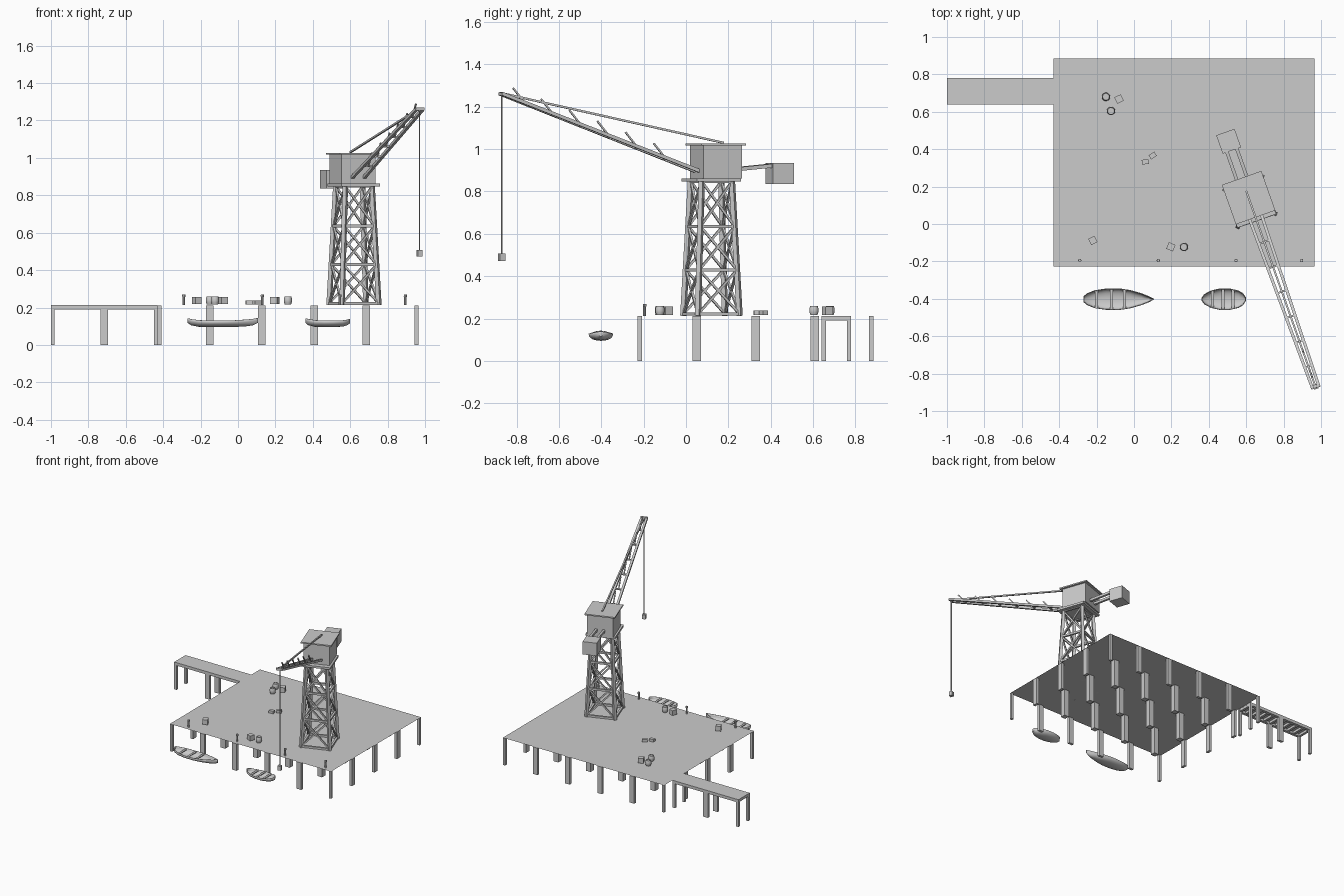
import bpy, bmesh, math
from mathutils import Vector, Matrix

if "Cube" in bpy.data.objects:
    bpy.data.objects.remove(bpy.data.objects["Cube"])

DECK = 0.213
CRANE = Matrix.Translation((0.62, 0.12, 0)) @ Matrix.Rotation(math.radians(19.5), 4, 'Z')


def finish(name, bm, matrix=None, smooth=False):
    me = bpy.data.meshes.new(name)
    bmesh.ops.recalc_face_normals(bm, faces=bm.faces)
    bm.to_mesh(me)
    bm.free()
    ob = bpy.data.objects.new(name, me)
    bpy.context.collection.objects.link(ob)
    if matrix is not None:
        ob.matrix_world = matrix
    if smooth:
        bpy.context.view_layer.objects.active = ob
        ob.select_set(True)
        bpy.ops.object.shade_smooth_by_angle(angle=math.radians(40))
        ob.select_set(False)
    return ob


def box(bm, center, size, rot=0):
    m = (Matrix.Translation(center) @ Matrix.Rotation(math.radians(rot), 4, 'Z')
         @ Matrix.Diagonal((*size, 1)))
    bmesh.ops.create_cube(bm, size=1, matrix=m)


def beam(bm, a, b, w):
    a, b = Vector(a), Vector(b)
    d = b - a
    m = (Matrix.Translation((a + b) / 2) @ d.to_track_quat('Z', 'Y').to_matrix().to_4x4()
         @ Matrix.Diagonal((w, w, d.length, 1)))
    bmesh.ops.create_cube(bm, size=1, matrix=m)


def lathe(bm, x, y, profile, n):
    rings = [[bm.verts.new((x + r * math.cos(i * math.tau / n),
                            y + r * math.sin(i * math.tau / n), z)) for i in range(n)]
             for r, z in profile]
    for p, q in zip(rings, rings[1:]):
        for i in range(n):
            bm.faces.new((p[i], p[(i + 1) % n], q[(i + 1) % n], q[i]))
    bm.faces.new(rings[0])
    bm.faces.new(rings[-1])


# Main deck: thin sheet tiled from 5 x 4 modules, each with corner legs
X0, X1, Y0, Y1, LEG = -0.43, 0.965, -0.228, 0.885, 0.02
bm = bmesh.new()
bm.faces.new([bm.verts.new((x, y, DECK)) for x, y in ((X0, Y0), (X1, Y0), (X1, Y1), (X0, Y1))])
finish("deck", bm)

bm = bmesh.new()
dx, dy = (X1 - X0) / 5, (Y1 - Y0) / 4
for i in range(5):
    for j in range(4):
        for sx in (LEG / 2, dx - LEG / 2):
            for sy in (LEG / 2, dy - LEG / 2):
                box(bm, (X0 + i * dx + sx, Y0 + j * dy + sy, DECK / 2 - 0.001),
                    (LEG, LEG, DECK - 0.002))
finish("deck_legs", bm)

# Walkway: two modules with side rails, cross slats and legs
bm = bmesh.new()
box(bm, (-0.715, 0.71, DECK - 0.002), (0.57, 0.14, 0.004))
for y in (0.65, 0.77):
    box(bm, (-0.715, y, 0.201), (0.57, 0.02, 0.022))
for i in range(11):
    box(bm, (-0.99 + i * 0.055, 0.71, 0.201), (0.018, 0.12, 0.02))
finish("walkway", bm)
bm = bmesh.new()
for x in (-0.99, -0.725, -0.705, -0.44):
    for y in (0.65, 0.77):
        box(bm, (x, y, 0.1), (LEG, LEG, 0.2))
finish("walkway_legs", bm)

# Crane tower: four tapered legs, ring beams, crossed braces
bm = bmesh.new()
levels = [0.222, 0.43, 0.635, 0.848]


def corner(k, z):
    h = 0.104 + (0.076 - 0.104) * (z - 0.22) / 0.63
    sx, sy = ((-1, -1), (1, -1), (1, 1), (-1, 1))[k % 4]
    return Vector((sx * h, sy * h, z))


for k in range(4):
    beam(bm, corner(k, DECK), corner(k, 0.85), 0.022)
    for z in levels:
        beam(bm, corner(k, z), corner(k + 1, z), 0.015)
    for lo, hi in zip(levels, levels[1:]):
        beam(bm, corner(k, lo), corner(k + 1, hi), 0.011)
        beam(bm, corner(k + 1, lo), corner(k, hi), 0.011)
finish("crane_tower", bm, CRANE)

# Crane cabin
for name, y, z, s, h in (("tower_platform", 0, 0.854, 0.22, 0.016),
                         ("cabin", 0.022, 0.94, 0.192, 0.156),
                         ("cabin_roof", 0.022, 1.022, 0.224, 0.01)):
    bm = bmesh.new()
    box(bm, (0, y, z), (s, s, h))
    finish(name, bm, CRANE)

# Boom: two rails, rungs, leaning struts


def rail(side, s):
    t = (s - 0.08) / 0.975
    return Vector((side * (0.034 - 0.016 * t), -s, 0.9 + 0.362 * t))


bm = bmesh.new()
for side in (-1, 1):
    beam(bm, rail(side, 0.06), rail(side, 1.055), 0.016)
beam(bm, rail(-1.3, 1.05), rail(1.3, 1.05), 0.016)
for i in range(6):
    s = 0.934 - 0.141 * i
    beam(bm, rail(-1, s), rail(1, s), 0.01)
    beam(bm, rail(0, s), rail(0, s) + Vector((0, -0.06, 0.072)), 0.008)
finish("boom", bm, CRANE)

bm = bmesh.new()
beam(bm, (0, 0.06, 1.03), (0, -1.055, 1.265), 0.01)
finish("boom_tie", bm, CRANE)

# Hoist cable and hook block
bm = bmesh.new()
beam(bm, (0, -1.05, 1.26), (0, -1.05, 0.5), 0.006)
box(bm, (0, -1.05, 0.49), (0.026, 0.026, 0.034))
finish("hoist_cable", bm, CRANE)

# Counterweight
bm = bmesh.new()
for x in (-0.028, 0.028):
    beam(bm, (x, 0.1, 0.903), (x, 0.3, 0.922), 0.018)
box(bm, (0, 0.342, 0.885), (0.104, 0.104, 0.1))
finish("counterweight", bm, CRANE)

# Mooring posts along the front edge
bm = bmesh.new()
for x in (-0.29, 0.13, 0.545, 0.895):
    lathe(bm, x, -0.195, [(0.007, DECK), (0.007, 0.255), (0.009, 0.26), (0.008, 0.27)], 8)
finish("mooring_posts", bm)

# Barrels
bm = bmesh.new()
for x, y in ((-0.15, 0.68), (-0.123, 0.604), (0.267, -0.123)):
    lathe(bm, x, y, [(0.017, 0.217), (0.021, 0.228), (0.0225, 0.238), (0.021, 0.249),
                     (0.018, 0.26), (0.014, 0.26), (0.014, 0.257)], 14)
finish("barrels", bm, smooth=True)

# Crates
bm = bmesh.new()
for x, y, r in ((-0.08, 0.668, 25), (-0.22, -0.088, 27), (0.197, -0.122, -22)):
    box(bm, (x, y, 0.237), (0.038, 0.038, 0.038), r)
box(bm, (0.06, 0.332, 0.227), (0.036, 0.025, 0.02), 5)
box(bm, (0.10, 0.366, 0.227), (0.036, 0.026, 0.02), 32)
finish("crates", bm)


# Boats: lofted U sections, (x, half width, keel z, rim z) per station
def boat(name, stations, seats, y0=-0.402, n=10):
    bm = bmesh.new()
    rings = []
    for x, w, keel, rim in stations:
        ring = []
        for i in range(n + 1):
            a = math.pi * (i / n - 0.5)
            ring.append(bm.verts.new((x, y0 + w * math.sin(a),
                                      rim - (rim - keel) * max(math.cos(a), 0) ** 0.8)))
        rings.append(ring)
    for p, q in zip(rings, rings[1:]):
        for i in range(n):
            bm.faces.new((p[i], p[i + 1], q[i + 1], q[i]))
    bm.faces.new(rings[0])
    bm.faces.new(rings[-1])
    hull = finish(name, bm, smooth=True)
    mod = hull.modifiers.new("thickness", 'SOLIDIFY')
    mod.thickness = 0.004
    bm = bmesh.new()
    for x, w in seats:
        box(bm, (x, y0, 0.124), (0.016, 2 * w, 0.005))
    finish(name + "_seats", bm)


boat("long_boat",
     [(-0.27, 0.016, 0.118, 0.142), (-0.25, 0.032, 0.105, 0.137), (-0.21, 0.048, 0.097, 0.132),
      (-0.15, 0.057, 0.095, 0.129), (-0.08, 0.058, 0.095, 0.129), (-0.02, 0.049, 0.096, 0.131),
      (0.04, 0.032, 0.099, 0.135), (0.08, 0.016, 0.105, 0.139), (0.107, 0.002, 0.118, 0.144)],
     [(-0.2, 0.046), (-0.12, 0.053), (-0.05, 0.049)])
boat("small_boat",
     [(0.36, 0.006, 0.118, 0.142), (0.375, 0.027, 0.106, 0.138), (0.41, 0.046, 0.097, 0.132),
      (0.46, 0.058, 0.095, 0.129), (0.51, 0.058, 0.095, 0.129), (0.56, 0.046, 0.098, 0.131),
      (0.583, 0.032, 0.105, 0.134), (0.598, 0.01, 0.115, 0.138)],
     [(0.42, 0.043), (0.475, 0.053), (0.53, 0.049)])
